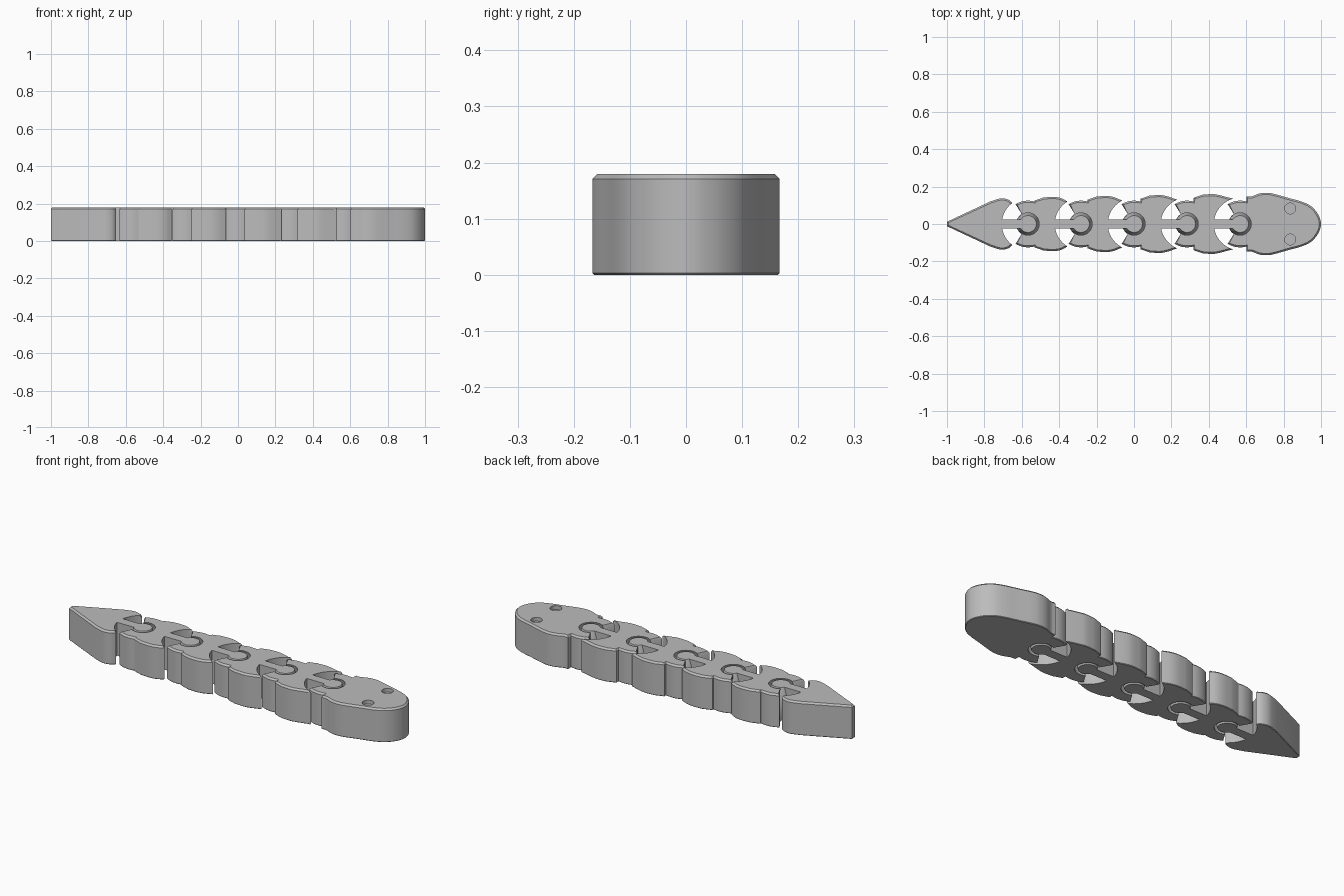
import bpy, bmesh
from math import sin, cos, asin, sqrt, atan2, radians, pi
from mathutils import Vector

cube = bpy.data.objects.get("Cube")
if cube:
    bpy.data.objects.remove(cube, do_unlink=True)

HEIGHT = 0.18
PITCH = 0.2835
SOCKET_OUT, CUT_R, STEM = 0.125, 0.14, 0.025
OPENING = radians(122)

grey = bpy.data.materials.new("plain grey")
grey.use_nodes = True
colour = (0.5, 0.5, 0.5, 1)
grey.diffuse_color = colour
grey.node_tree.nodes["Principled BSDF"].inputs["Base Color"].default_value = colour


def arc(cx, r, a0, a1, n):
    return [Vector((cx + r * cos(a0 + (a1 - a0) * i / n), r * sin(a0 + (a1 - a0) * i / n)))
            for i in range(n + 1)]


def smooth(points, n=4):
    """Catmull-Rom curve through the points."""
    p = [Vector(q) for q in points]
    p = [2 * p[0] - p[1]] + p + [2 * p[-1] - p[-2]]
    out = []
    for a, b, c, d in zip(p, p[1:], p[2:], p[3:]):
        for i in range(n):
            t = i / n
            out.append(0.5 * (2 * b + (c - a) * t + (2 * a - 5 * b + 4 * c - d) * t * t
                              + (3 * b - a - 3 * c + d) * t ** 3))
    return out + [p[-2]]


def half_outline(left, right, width, bulge):
    """Outline on the +y side, from left to right, and flags of the chamfered points."""
    pts, outer = [], []

    def add(new, chamfer):
        pts.extend(new)
        outer.extend([chamfer] * len(new))

    # Socket and its rounded arms, or the tail tip
    if left is not None:
        add(arc(left, 0.06 + bulge, 0, OPENING, 20), False)
        add(arc(left, SOCKET_OUT, OPENING, radians(74), 8), True)
        start = (left + 0.035, width - 0.02)
    else:
        start = (-1, 0.012)
    # Body side, then concave cut, stem and ball, or the rounded nose
    if right is not None:
        tip_y = width - 0.025
        tip_x = -sqrt(CUT_R ** 2 - tip_y ** 2)
        add([Vector(start)], True)
        add(smooth([(right - 0.2, width - (0.016 if left is None else 0.003)),
                    (right - 0.145, width), (right - 0.105, width - 0.007),
                    (right + tip_x, tip_y)]), True)
        add(arc(right, CUT_R, atan2(tip_y, tip_x), pi - asin(STEM / CUT_R), 12)[1:], False)
        r = 0.045 + bulge
        add(arc(right, r, pi - asin(STEM / r), 0, 20), False)
    else:
        add(smooth([start, (0.63, 0.148), (0.67, 0.163), (0.71, width), (0.75, 0.161),
                    (0.82, 0.141), (0.89, 0.122), (0.94, 0.1), (0.975, 0.066),
                    (0.995, 0.028), (1, 0)]), True)
    return pts, outer


def layer(z, inset, bulge, *shape):
    """Closed outline at one height, pulled in along its chamfered edges."""
    half, flags = half_outline(*shape, bulge)
    back = [(Vector((p.x, -p.y)), f) for p, f in zip(half, flags) if p.y > 1e-5][::-1]
    pts = half + [b[0] for b in back]
    flags = flags + [b[1] for b in back]
    out = []
    for i, p in enumerate(pts):
        before = (p - pts[i - 1]).normalized()
        after = (pts[(i + 1) % len(pts)] - p).normalized()
        d = (before + after).normalized()
        shift = Vector((d.y, -d.x)) * inset if flags[i] else Vector((0, 0))
        q = p + shift
        out.append((q.x, q.y, z))
    return out


def segment(name, left, right, width):
    bm = bmesh.new()
    # height, chamfer inset, swelling of the captive ball and socket
    levels = [(0, 0.003, 0), (0.003, 0, 0.001), (0.05, 0, 0.014), (HEIGHT / 2, 0, 0.018),
              (0.13, 0, 0.014), (0.171, 0, 0.003), (HEIGHT, 0.009, 0)]
    rings = [[bm.verts.new(c) for c in layer(*lv, left, right, width)] for lv in levels]
    n = len(rings[0])
    for low, high in zip(rings, rings[1:]):
        for i in range(n):
            j = (i + 1) % n
            bm.faces.new((low[i], low[j], high[j], high[i]))
    bm.faces.new(rings[0][::-1])
    bm.faces.new(rings[-1])
    bmesh.ops.recalc_face_normals(bm, faces=bm.faces)
    mesh = bpy.data.meshes.new(name)
    bm.to_mesh(mesh)
    bm.free()
    mesh.materials.append(grey)
    obj = bpy.data.objects.new(name, mesh)
    bpy.context.collection.objects.link(obj)
    return obj


# Tail, four links and head, joined by captive pivots
joints = [PITCH * (i - 2) for i in range(5)]
parts = [segment("tail", None, joints[0], 0.137)]
for i in range(4):
    parts.append(segment(f"body_link_{i + 1}", joints[i], joints[i + 1], 0.145 + 0.005 * i))
head = segment("head", joints[4], None, 0.167)
parts.append(head)

# Shallow round eye recesses
for side in (-1, 1):
    bpy.ops.mesh.primitive_cylinder_add(vertices=32, radius=0.029, depth=0.04,
                                        location=(0.835, side * 0.083, HEIGHT))
    cutter = bpy.context.object
    cutter.name = "eye_cutter"
    cutter.hide_render = True
    cutter.data.materials.append(grey)
    bpy.context.view_layer.objects.active = head
    mod = head.modifiers.new("eye recess", "BOOLEAN")
    mod.operation = "DIFFERENCE"
    mod.object = cutter
    bpy.ops.object.modifier_apply(modifier=mod.name)
    bpy.data.objects.remove(cutter, do_unlink=True)

bpy.ops.object.select_all(action="DESELECT")
for part in parts:
    part.select_set(True)
bpy.context.view_layer.objects.active = head
bpy.ops.object.shade_smooth_by_angle(angle=radians(30))
